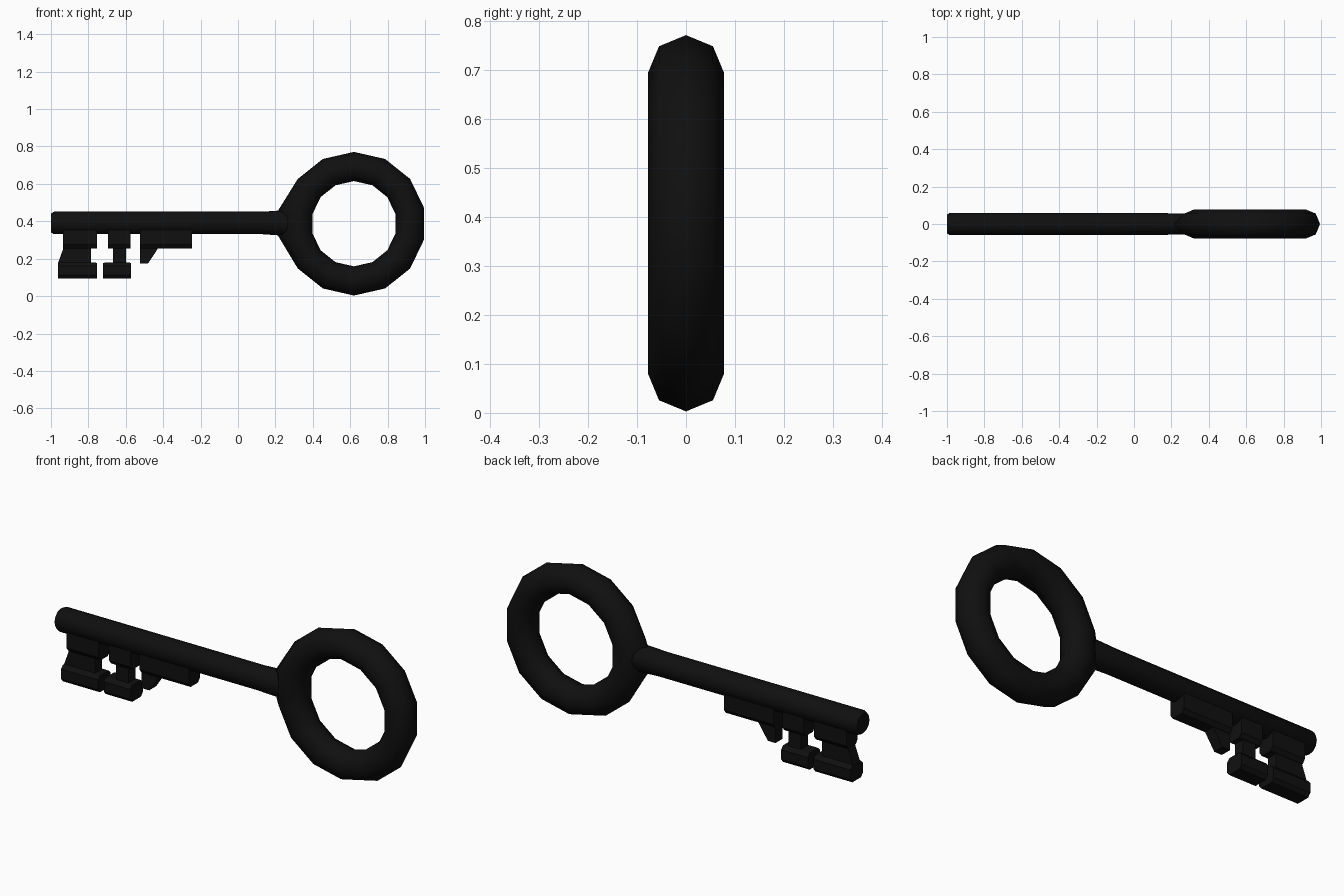
import bpy, bmesh, math

if "Cube" in bpy.data.objects:
    bpy.data.objects.remove(bpy.data.objects["Cube"])

black = bpy.data.materials.new("black iron")
black.diffuse_color = (0.005, 0.005, 0.005, 1)
black.use_nodes = True
black.node_tree.nodes["Principled BSDF"].inputs["Base Color"].default_value = black.diffuse_color
SHAFT_Z = 0.391


def finish(name, bm, smooth=False):
    bmesh.ops.recalc_face_normals(bm, faces=bm.faces)
    if smooth:
        for f in bm.faces:
            f.smooth = len(f.verts) == 4
    me = bpy.data.meshes.new(name)
    bm.to_mesh(me)
    bm.free()
    me.materials.append(black)
    ob = bpy.data.objects.new(name, me)
    bpy.context.collection.objects.link(ob)
    return ob


def loft(name, rings, smooth=False):
    """Skin a stack of closed rings and cap both ends."""
    bm = bmesh.new()
    rows = [[bm.verts.new(p) for p in r] for r in rings]
    n = len(rows[0])
    for a, b in zip(rows, rows[1:]):
        for i in range(n):
            j = (i + 1) % n
            bm.faces.new((a[i], a[j], b[j], b[i]))
    bm.faces.new(rows[0])
    bm.faces.new(rows[-1])
    return finish(name, bm, smooth)


def ellipse(x, ry, rz, n=12):
    return [(x, ry * math.cos(2 * math.pi * i / n),
             SHAFT_Z + rz * math.sin(2 * math.pi * i / n)) for i in range(n)]


def bit(name, sections):
    """Sections are (z, half thickness, left x, right x)."""
    return loft(name, [[(a, -h, z), (b, -h, z), (b, h, z), (a, h, z)]
                       for z, h, a, b in sections])


# bow: 14-sided ring with an eight-sided section
CX, CZ, R, r, N, M = 0.62, 0.387, 0.306, 0.078, 14, 8
bm = bmesh.new()
grid = []
for i in range(N):
    t = math.pi / 2 + 2 * math.pi * i / N
    row = []
    for j in range(M):
        p = 2 * math.pi * j / M
        d = R + r * math.cos(p)
        x, z = CX + d * math.cos(t), CZ + d * math.sin(t)
        if j == 0 and i in (3, 4):      # outer corners drawn into the neck
            x, z = 0.214, SHAFT_Z + (0.066 if i == 3 else -0.068)
        row.append(bm.verts.new((x, r * math.sin(p), z)))
    grid.append(row)
for i in range(N):
    for j in range(M):
        a, b = grid[i], grid[(i + 1) % N]
        k = (j + 1) % M
        bm.faces.new((a[j], a[k], b[k], b[j]))
finish("bow_ring", bm, True)

# shaft with rounded tip, flaring slightly into the bow
loft("shaft", [ellipse(-1, 0.05, 0.05), ellipse(-0.985, 0.06, 0.06),
               ellipse(0.128, 0.06, 0.06), ellipse(0.214, 0.056, 0.066),
               ellipse(0.30, 0.055, 0.07)], True)


# teeth: flange under the shaft, thin web, chamfered foot
def tooth(name, top, web_top, web_bottom, foot):
    bit(name, [(0.36, 0.045, *top), (0.275, 0.045, *top), (0.255, 0.03, *top),
               (0.255, 0.028, *web_top), (0.18, 0.028, *web_bottom),
               (0.178, 0.035, *foot), (0.162, 0.05, *foot),
               (0.112, 0.05, *foot), (0.094, 0.035, *foot)])


tooth("end_tooth", (-0.936, -0.754), (-0.934, -0.786),
      (-0.961, -0.786), (-0.963, -0.754))
tooth("middle_tooth", (-0.695, -0.575), (-0.668, -0.599),
      (-0.668, -0.599), (-0.722, -0.572))

# long ridge with a small hooked tooth
bit("ridge", [(0.36, 0.045, -0.524, -0.246), (0.275, 0.045, -0.524, -0.246),
              (0.255, 0.03, -0.524, -0.246)])
bit("hook_tooth", [(0.27, 0.028, -0.524, -0.418), (0.255, 0.028, -0.524, -0.428),
                   (0.174, 0.028, -0.524, -0.481)])
